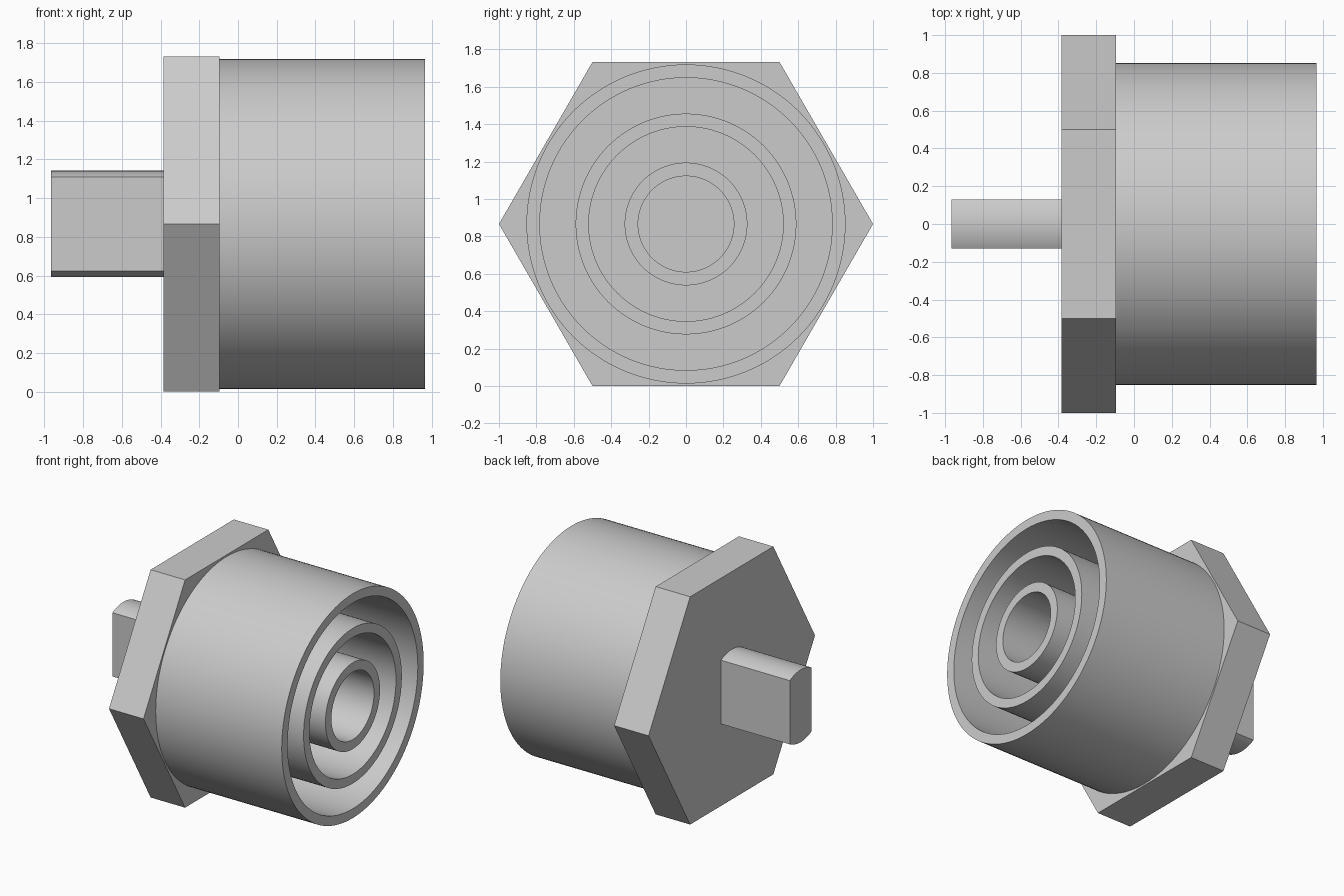
import bpy, bmesh, math

AXIS_Z = math.sqrt(3) / 2      # height of the common axis
FLANGE = (-0.385, -0.095)      # hex plate extent along x
END = 0.965                    # open end of the sleeves
SEGMENTS = 128

cube = bpy.data.objects.get("Cube")
if cube:
    bpy.data.objects.remove(cube, do_unlink=True)

grey = bpy.data.materials.new("light_grey")
grey.use_nodes = True
colour = (0.6, 0.6, 0.6, 1)
grey.diffuse_color = colour
grey.node_tree.nodes["Principled BSDF"].inputs["Base Color"].default_value = colour


def circle(radius, count):
    steps = [2 * math.pi * i / count for i in range(count)]
    return [(radius * math.cos(a), radius * math.sin(a)) for a in steps]


def finish(name, bm):
    bmesh.ops.recalc_face_normals(bm, faces=bm.faces)
    mesh = bpy.data.meshes.new(name)
    bm.to_mesh(mesh)
    bm.free()
    mesh.materials.append(grey)
    obj = bpy.data.objects.new(name, mesh)
    obj.location.z = AXIS_Z
    bpy.context.collection.objects.link(obj)
    bpy.ops.object.select_all(action='DESELECT')
    bpy.context.view_layer.objects.active = obj
    obj.select_set(True)
    bpy.ops.object.shade_smooth_by_angle(angle=math.radians(25))


def prism(name, outline, x0, x1):
    """Solid extruded along x from a (y, z) outline."""
    bm = bmesh.new()
    face = bm.faces.new([bm.verts.new((x0, y, z)) for y, z in outline])
    out = bmesh.ops.extrude_face_region(bm, geom=[face], use_keep_orig=True)
    moved = [v for v in out["geom"] if isinstance(v, bmesh.types.BMVert)]
    bmesh.ops.translate(bm, verts=moved, vec=(x1 - x0, 0, 0))
    finish(name, bm)


def tube(name, outer, inner, x0, x1):
    """Hollow sleeve: a rectangular section revolved about x."""
    bm = bmesh.new()
    section = [(x0, outer), (x1, outer), (x1, inner), (x0, inner)]
    rings = [[bm.verts.new((x, y, z)) for y, z in circle(r, SEGMENTS)]
             for x, r in section]
    for a, b in zip(rings, rings[1:] + rings[:1]):
        for i in range(SEGMENTS):
            j = (i + 1) % SEGMENTS
            bm.faces.new((a[i], a[j], b[j], b[i]))
    finish(name, bm)


# Hexagonal plate with points to the front and back
prism("hex_flange", circle(1, 6), *FLANGE)

# Three concentric sleeves, seated slightly into the plate
for name, outer, inner in (("outer_sleeve", 0.853, 0.782),
                           ("middle_sleeve", 0.59, 0.52),
                           ("inner_sleeve", 0.328, 0.256)):
    tube(name, outer, inner, FLANGE[1] - 0.01, END)

# Drive tab: a round bar with two flat sides
RADIUS, HALF = 0.275, 0.13
reach = math.asin(HALF / RADIUS)
arc = [-reach + 2 * reach * i / 24 for i in range(25)]
top = [(RADIUS * math.sin(a), RADIUS * math.cos(a)) for a in arc]
prism("drive_tab", top + [(-y, -z) for y, z in top], -END, FLANGE[0] + 0.01)
